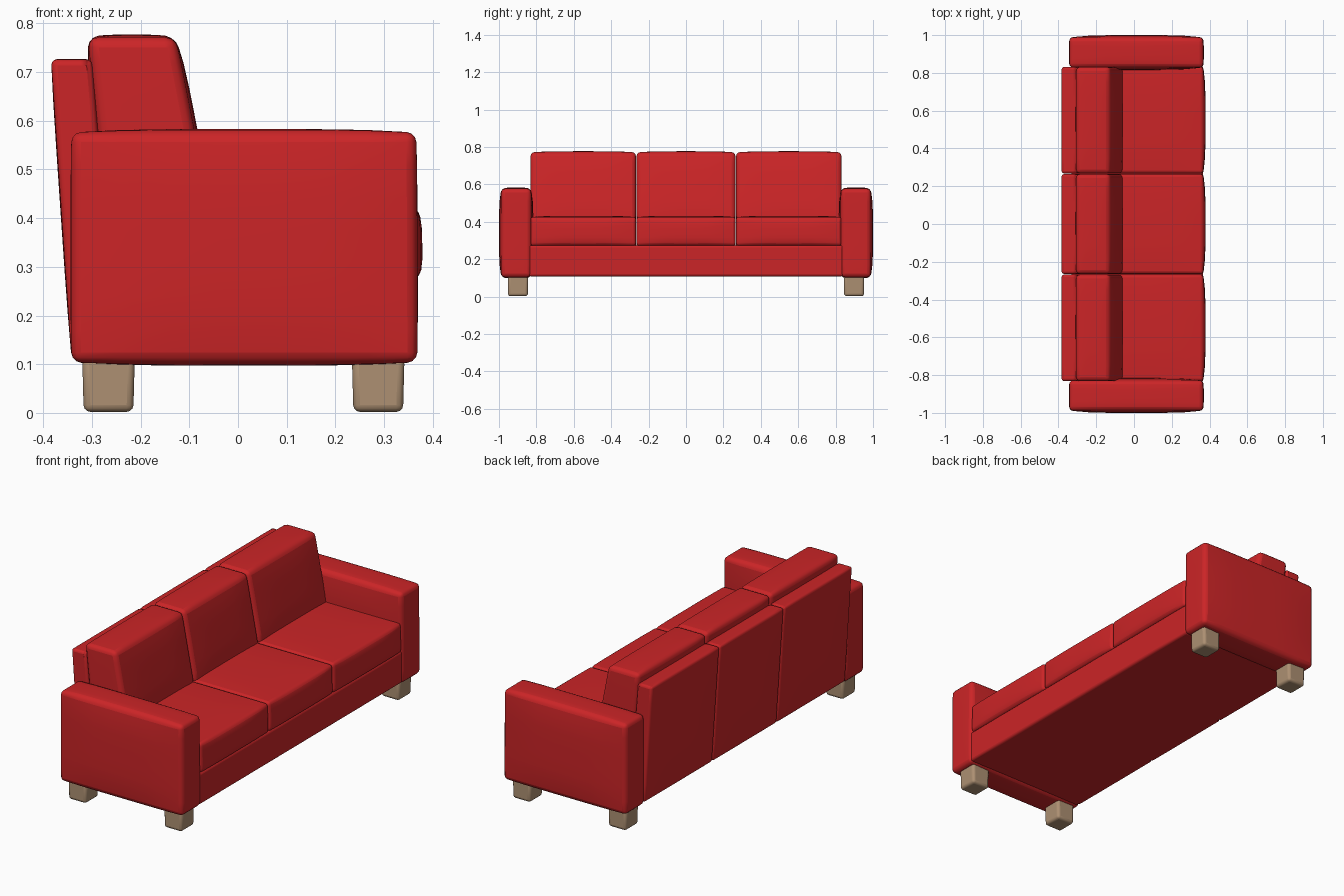
import bpy, bmesh, math

cube = bpy.data.objects.get("Cube")
if cube:
    bpy.data.objects.remove(cube, do_unlink=True)


def material(name, rgb):
    m = bpy.data.materials.new(name)
    m.use_nodes = True
    m.diffuse_color = (*rgb, 1)
    m.node_tree.nodes["Principled BSDF"].inputs["Base Color"].default_value = (*rgb, 1)
    return m


RED = material("red fabric", (0.60, 0.018, 0.02))
WOOD = material("light wood", (0.42, 0.28, 0.17))


def block(name, bottom_x, top_x, y, z, mat, bevel, bulge=(0, 0, 0), cuts=6):
    """Padded block: x range may differ from bottom to top; bulge swells the faces."""
    bm = bmesh.new()
    bmesh.ops.create_cube(bm, size=2)
    if cuts:
        bmesh.ops.subdivide_edges(bm, edges=bm.edges[:], cuts=cuts, use_grid_fill=True)
    for v in bm.verts:
        u = v.co.copy()
        t = (u.z + 1) / 2
        lo = bottom_x[0] + (top_x[0] - bottom_x[0]) * t
        hi = bottom_x[1] + (top_x[1] - bottom_x[1]) * t
        p = [lo + (hi - lo) * (u.x + 1) / 2,
             y[0] + (y[1] - y[0]) * (u.y + 1) / 2,
             z[0] + (z[1] - z[0]) * t]
        for a in range(3):
            b, c = u[(a + 1) % 3], u[(a + 2) % 3]
            p[a] += bulge[a] * u[a] * (1 - b ** 4) * (1 - c ** 4)
        v.co = p
    mesh = bpy.data.meshes.new(name)
    bm.to_mesh(mesh)
    bm.free()
    mesh.materials.append(mat)
    ob = bpy.data.objects.new(name, mesh)
    bpy.context.collection.objects.link(ob)
    mod = ob.modifiers.new("soft edges", "BEVEL")
    mod.width = bevel
    mod.segments = 3
    mod.limit_method = 'ANGLE'
    mod.angle_limit = math.radians(40)
    bpy.ops.object.select_all(action='DESELECT')
    ob.select_set(True)
    bpy.context.view_layer.objects.active = ob
    bpy.ops.object.shade_smooth_by_angle(angle=math.radians(40))
    return ob


# Base rail under the seat
block("base", (-0.33, 0.365), (-0.33, 0.365), (-0.84, 0.84), (0.108, 0.274), RED, 0.012)

# Arms and legs on both ends
for side, s in (("left", 1), ("right", -1)):
    arm_y = sorted((s * 0.828, s * 0.988))
    block(side + "_arm", (-0.342, 0.368), (-0.342, 0.366), arm_y, (0.104, 0.576),
          RED, 0.02, (0.002, 0.012, 0.007))
    for end, x in (("front", (0.234, 0.342)), ("back", (-0.32, -0.212))):
        inner = (x[0] + 0.003, x[1] - 0.003)
        block(f"{end}_{side}_leg", inner, x, sorted((s * 0.845, s * 0.952)),
              (0.002, 0.115), WOOD, 0.014, cuts=0)

# Three seats, each with a seat cushion, back cushion and back panel
edges = (-0.833, -0.266, 0.266, 0.833)
for i, part in enumerate(("right", "middle", "left")):
    y0, y1 = edges[i], edges[i + 1]
    gap = (y0 + 0.002, y1 - 0.002)
    block(part + "_seat_cushion", (-0.28, 0.368), (-0.28, 0.365), gap, (0.272, 0.425),
          RED, 0.014, (0.012, 0, 0.007))
    block(part + "_back_cushion", (-0.27, -0.058), (-0.308, -0.128), gap, (0.41, 0.771),
          RED, 0.02, (0.008, 0.001, 0.006))
    block(part + "_back_panel", (-0.342, -0.25), (-0.384, -0.30), gap, (0.112, 0.726),
          RED, 0.012, (0.002, 0, 0.001))
